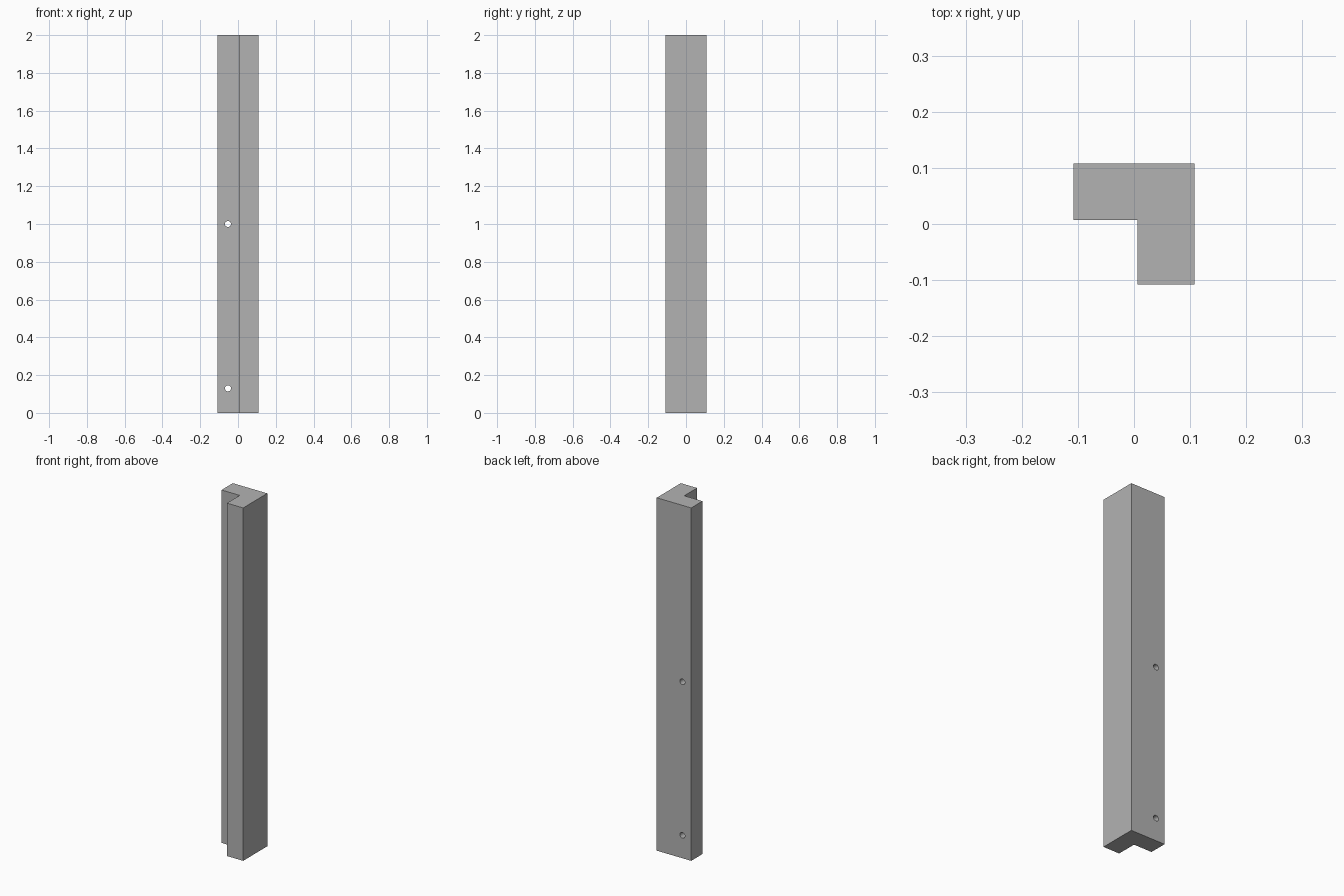
import bpy
import bmesh
import math

cube = bpy.data.objects.get("Cube")
if cube:
    bpy.data.objects.remove(cube, do_unlink=True)

HEIGHT = 2.0
OUT = 0.108        # half width of the section
IN_X, IN_Y = 0.006, 0.007   # inner corner of the L

# Single grey material
grey = bpy.data.materials.new("grey")
grey.use_nodes = True
colour = (0.45, 0.45, 0.45, 1)
grey.diffuse_color = colour
grey.node_tree.nodes["Principled BSDF"].inputs["Base Color"].default_value = colour


def add_object(name, bm):
    mesh = bpy.data.meshes.new(name)
    bmesh.ops.recalc_face_normals(bm, faces=bm.faces)
    bm.to_mesh(mesh)
    bm.free()
    mesh.materials.append(grey)
    obj = bpy.data.objects.new(name, mesh)
    bpy.context.scene.collection.objects.link(obj)
    return obj


# L-shaped bar, extruded upwards from its section
profile = [(-OUT, IN_Y), (IN_X, IN_Y), (IN_X, -OUT),
           (OUT, -OUT), (OUT, OUT), (-OUT, OUT)]
bm = bmesh.new()
base = bm.faces.new([bm.verts.new((x, y, 0)) for x, y in profile])
result = bmesh.ops.extrude_face_region(bm, geom=[base], use_keep_orig=True)
top = [v for v in result["geom"] if isinstance(v, bmesh.types.BMVert)]
bmesh.ops.translate(bm, verts=top, vec=(0, 0, HEIGHT))
bar = add_object("corner_bar", bm)

# Three screw holes through the rear flange
bm = bmesh.new()
for z in (0.13, 1.0, 1.87):
    hole = bmesh.ops.create_cone(bm, cap_ends=True, segments=32,
                                 radius1=0.016, radius2=0.016, depth=0.3)
    for v in hole["verts"]:
        x, y, depth = v.co
        v.co = (x - 0.053, depth + 0.06, y + z)
cutter = add_object("screw_hole_cutter", bm)
cutter.hide_render = True
cutter.hide_set(True)
cutter.display_type = "WIRE"

cut = bar.modifiers.new("screw_holes", "BOOLEAN")
cut.operation = "DIFFERENCE"
cut.solver = "EXACT"
cut.object = cutter

# Apply the cut, then smooth only the hole walls
bpy.context.view_layer.objects.active = bar
bar.select_set(True)
bpy.ops.object.modifier_apply(modifier=cut.name)
bpy.data.objects.remove(cutter, do_unlink=True)
bpy.ops.object.shade_smooth_by_angle(angle=math.radians(30))
